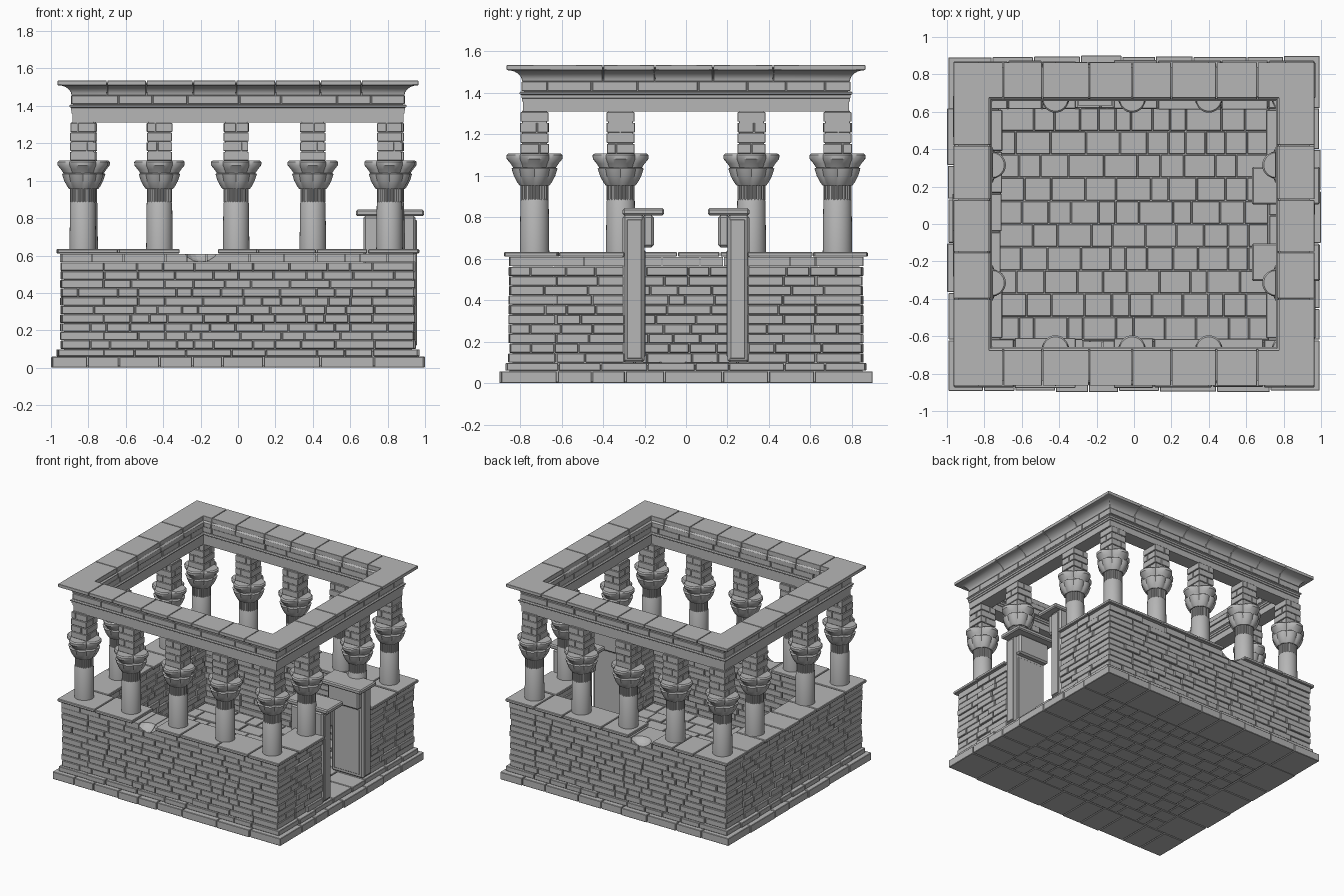
import bpy, bmesh, random
from math import cos, sin, pi, sqrt
from mathutils import Vector

random.seed(4)
if "Cube" in bpy.data.objects:
    bpy.data.objects.remove(bpy.data.objects["Cube"], do_unlink=True)

stone = bpy.data.materials.new("grey_stone")
stone.use_nodes = True
GREY = (0.47, 0.47, 0.47, 1)
stone.diffuse_color = GREY
stone.node_tree.nodes["Principled BSDF"].inputs["Base Color"].default_value = GREY

GAP = 0.0025          # half of a mortar joint
THICK = 0.225         # wall thickness
RX, RY = 0.83, 0.73   # centre line of walls and colonnade
DOOR = 0.295          # half width of the doorway cut


def rnd(j):
    return random.uniform(-j, j)


def finish(bm, name, bevel=0.0, smooth=False):
    bmesh.ops.recalc_face_normals(bm, faces=bm.faces)
    mesh = bpy.data.meshes.new(name)
    bm.to_mesh(mesh)
    bm.free()
    mesh.materials.append(stone)
    obj = bpy.data.objects.new(name, mesh)
    bpy.context.collection.objects.link(obj)
    if bevel:
        mod = obj.modifiers.new("worn_edges", 'BEVEL')
        mod.width, mod.segments = bevel, 1
    if smooth:
        bpy.ops.object.select_all(action='DESELECT')
        obj.select_set(True)
        bpy.context.view_layer.objects.active = obj
        bpy.ops.object.shade_smooth_by_angle(angle=0.6)
    return obj


def box(bm, x, y, z):
    verts = bmesh.ops.create_cube(bm, size=1)["verts"]
    for v in verts:
        v.co = Vector([(r[0] + r[1]) / 2 + c * abs(r[1] - r[0]) for c, r in zip(v.co, (x, y, z))])


def split(a, b, lo, hi):
    """Cut a run into stones of random length."""
    cuts = [a]
    while b - cuts[-1] > hi + lo:
        cuts.append(cuts[-1] + random.uniform(lo, hi))
    if b - cuts[-1] > hi:
        cuts.append((cuts[-1] + b) / 2)
    cuts.append(b)
    return [(p + GAP, q - GAP) for p, q in zip(cuts, cuts[1:])]


def course(bm, z, hx, hy, t, flip, lo, hi, jit, door=False, notch=False):
    """One rectangular ring of stones; flip alternates the corner bond."""
    z = (z[0] + GAP / 2, z[1] - GAP / 2)
    ex, ey = (hx, hy - t) if flip else (hx - t, hy)
    for s in (-1, 1):
        runs = [(-ex, -0.31), (-0.11, ex)] if notch else [(-ex, ex)]
        for run in runs:
            for ab in split(*run, lo, hi):
                box(bm, ab, (s * (hy - t + rnd(jit)), s * (hy + rnd(jit))), z)
        runs = [(-ey, -DOOR), (DOOR, ey)] if door and s > 0 else [(-ey, ey)]
        for run in runs:
            for ab in split(*run, lo, hi):
                box(bm, (s * (hx - t + rnd(jit)), s * (hx + rnd(jit))), ab, z)


def sweep(bm, stations, profile, closed=False):
    """Carry a closed (offset, z) profile through (x, x_dir, y, y_dir) stations."""
    rings = [[bm.verts.new((x + sx * d, y + sy * d, z)) for d, z in profile]
             for x, sx, y, sy in stations]
    n = len(profile)
    for a, b in zip(rings, rings[1:] + rings[:1] if closed else rings[1:]):
        for i in range(n):
            bm.faces.new((a[i], a[(i + 1) % n], b[(i + 1) % n], b[i]))
    if not closed:
        bm.faces.new(rings[0])
        bm.faces.new(rings[-1])


def full_ring(bm, profile):
    corners = ((-1, -1), (1, -1), (1, 1), (-1, 1))
    sweep(bm, [(sx * RX, sx, sy * RY, sy) for sx, sy in corners], profile, True)


def loft(bm, sections, seg):
    """Stack of (z, radius function) sections with end caps."""
    rings = []
    for z, f in sections:
        rings.append([bm.verts.new((f(i) * cos(2 * pi * i / seg), f(i) * sin(2 * pi * i / seg), z))
                      for i in range(seg)])
    for a, b in zip(rings, rings[1:]):
        for i in range(seg):
            bm.faces.new((a[i], a[(i + 1) % seg], b[(i + 1) % seg], b[i]))
    bm.faces.new(rings[0])
    bm.faces.new(rings[-1])


def lobes(count, d, rho, seg, phase=0.0):
    """Radius of a flower of `count` circles of radius rho set d from the axis."""
    step = 2 * pi / count
    def radius(i):
        a = (2 * pi * i / seg + phase + step / 2) % step - step / 2
        return d * cos(a) + sqrt(max(rho * rho - (d * sin(a)) ** 2, 0))
    return radius


# Stepped base
bm = bmesh.new()
course(bm, (0, 0.06), 0.995, 0.895, 0.275, True, 0.15, 0.32, 0.005)
course(bm, (0.06, 0.1), 0.965, 0.865, 0.245, False, 0.12, 0.28, 0.005)
finish(bm, "stepped_base", 0.003)

# Floor paving over a hidden bed
bm = bmesh.new()
rows, depth = 10, 1.24
for r in range(rows):
    y0 = -depth / 2 + r * depth / rows
    for ab in split(-0.72, 0.72, 0.08, 0.19):
        box(bm, ab, (y0 + GAP, y0 + depth / rows - GAP), (0.002, 0.1 + rnd(0.003)))
finish(bm, "floor_paving", 0.003)
bm = bmesh.new()
box(bm, (-0.95, 0.95), (-0.85, 0.85), (0.008, 0.088))
finish(bm, "floor_bed")

# Brick walls in eleven courses, the top one kept apart for the worn notch
COURSES, WALL0, WALL1 = 11, 0.1, 0.61
rise = (WALL1 - WALL0) / COURSES
bm, top = bmesh.new(), bmesh.new()
for i in range(COURSES):
    z = (WALL0 + i * rise, WALL0 + (i + 1) * rise)
    course(top if i == COURSES - 1 else bm, z, 0.944, 0.85, THICK, i % 2 == 0,
           0.08, 0.23, 0.007, door=True)
finish(bm, "wall_bricks", 0.003)
top_course = finish(top, "wall_top_course")

# Broken hollows in the front and back wall heads
for s in (-1, 1):
    cut = bmesh.new()
    bmesh.ops.create_icosphere(cut, subdivisions=3, radius=0.11)
    cutter = finish(cut, "notch_cutter")
    cutter.location = (-0.2, s * 0.87, 0.672)
    cutter.hide_render = True
    mod = top_course.modifiers.new("notch", 'BOOLEAN')
    mod.operation, mod.solver, mod.object = 'DIFFERENCE', 'EXACT', cutter
    bpy.context.view_layer.objects.active = top_course
    bpy.ops.object.modifier_apply(modifier=mod.name)
    bpy.data.objects.remove(cutter, do_unlink=True)

# Mortar core inside the walls
bm = bmesh.new()
zc = (0.08, WALL1 - rise)
for s in (-1, 1):
    box(bm, (-0.93, 0.93), (s * 0.64, s * 0.836), zc)
    box(bm, (0.733, 0.93), (s * (DOOR + 0.01), s * 0.638), zc)
box(bm, (-0.93, -0.733), (-0.638, 0.638), zc)
finish(bm, "wall_core")

# Coping slabs
bm = bmesh.new()
course(bm, (0.61, 0.635), 0.967, 0.873, 0.26, True, 0.2, 0.36, 0.006, door=True, notch=True)
finish(bm, "wall_coping", 0.004)

# Door jambs with broken lintel stubs and caps
for s, side in ((-1, "right"), (1, "left")):
    bm = bmesh.new()
    box(bm, (0.67, 0.95), (s * 0.2, s * 0.305), (0.1, 0.812))
    box(bm, (0.67, 0.94), (s * 0.155, s * 0.21), (0.655, 0.812))
    finish(bm, side + "_door_jamb", 0.012)
    bm = bmesh.new()
    box(bm, (0.945, 0.957), (s * 0.213, s * 0.285), (0.12, 0.79))
    box(bm, (0.7, 0.92), (s * 0.196, s * 0.21), (0.13, 0.64))
    finish(bm, side + "_jamb_panels", 0.003)
    bm = bmesh.new()
    box(bm, (0.63, 0.995), (s * 0.105, s * 0.305), (0.81, 0.845))
    finish(bm, side + "_jamb_cap", 0.008)

# Column: shaft, fluted neck, two tiers of lobed capital
bm = bmesh.new()
loft(bm, [(z, lambda i, r=r: r) for z, r in ((0.63, 0.071), (0.88, 0.068), (0.888, 0.064))], 48)
loft(bm, [(z, lambda i: 0.067 if i % 4 < 2 else 0.062) for z in (0.885, 0.962)], 96)
SEG = 64
lower = ((0.955, 0.035, 0.04), (0.97, 0.045, 0.042), (1.0, 0.058, 0.046), (1.035, 0.068, 0.048), (1.042, 0.06, 0.046))
upper = ((0.99, 0.03, 0.045), (1.03, 0.042, 0.054), (1.06, 0.054, 0.062), (1.082, 0.064, 0.07),
         (1.1, 0.065, 0.07), (1.108, 0.06, 0.066))
loft(bm, [(z, lobes(8, d, r, SEG, pi / 8)) for z, d, r in lower], SEG)
loft(bm, [(z, lobes(4, d, r, SEG)) for z, d, r in upper], SEG)
column = finish(bm, "column", smooth=True)

spots = [(x, s * RY) for x in (-0.83, -0.42, -0.01, 0.4, 0.81) for s in (-1, 1)]
spots += [(sx * 0.82, sy * 0.315) for sx in (-1, 1) for sy in (-1, 1)]
piers = bmesh.new()
for k, (x, y) in enumerate(spots):
    obj = column if k == 0 else bpy.data.objects.new("column", column.data)
    if k:
        bpy.context.collection.objects.link(obj)
    obj.location = (x, y, 0)
    # Brick pier between capital and beam
    h = 0.067
    box(piers, (x - 0.06, x + 0.06), (y - 0.06, y + 0.06), (1.1, 1.315))
    for c in range(4):
        z = (1.106 + c * 0.051 + GAP, 1.106 + (c + 1) * 0.051 - GAP)
        m = rnd(0.03)
        for a, b in ((-h + rnd(0.003), m - GAP), (m + GAP, h + rnd(0.003))):
            if c % 2:
                box(piers, (x + a, x + b), (y - h, y + h), z)
            else:
                box(piers, (x - h, x + h), (y + a, y + b), z)
finish(piers, "brick_piers", 0.002)

# Moulded beam
outer = [(0.055, 1.31), (0.055, 1.358), (0.06, 1.36), (0.06, 1.374), (0.064, 1.376),
         (0.064, 1.39), (0.072, 1.395), (0.072, 1.402), (0.064, 1.408)]
bm = bmesh.new()
full_ring(bm, outer + [(-d, z) for d, z in reversed(outer)])
finish(bm, "moulded_beam")

# Frieze blocks and the core that closes their joints
bm = bmesh.new()
course(bm, (1.408, 1.456), RX + 0.062, RY + 0.062, 0.122, True, 0.18, 0.3, 0.002)
finish(bm, "frieze_blocks", 0.003)
bm = bmesh.new()
full_ring(bm, [(0.052, 1.4), (0.052, 1.47), (0.11, 1.52), (0.11, 1.526), (-0.048, 1.526), (-0.048, 1.4)])
finish(bm, "cornice_core")

# Hollow-curved cornice in separate stones
cove = [(0.06 + 0.072 * (1 - cos(a)), 1.456 + 0.054 * sin(a)) for a in [k * pi / 12 for k in range(7)]]
cornice = cove + [(0.134, 1.512), (0.134, 1.535), (-0.055, 1.535), (-0.055, 1.5), (-0.065, 1.49), (-0.065, 1.456)]
xs, ys = (-0.7, -0.49, -0.24, -0.01, 0.2, 0.44, 0.66), (-0.4, -0.15, 0.13, 0.42)
bm = bmesh.new()
for s in (-1, 1):
    for a, b in zip(xs, xs[1:]):
        sweep(bm, [(a + GAP, 0, s * RY, s), (b - GAP, 0, s * RY, s)], cornice)
    for a, b in zip(ys, ys[1:]):
        sweep(bm, [(s * RX, s, a + GAP, 0), (s * RX, s, b - GAP, 0)], cornice)
    for t in (-1, 1):
        cx = xs[-1] + GAP if s > 0 else xs[0] - GAP
        cy = ys[-1] + GAP if t > 0 else ys[0] - GAP
        sweep(bm, [(cx, 0, t * RY, t), (s * RX, s, t * RY, t), (s * RX, s, cy, 0)], cornice)
finish(bm, "cornice_stones", 0.002, smooth=True)
